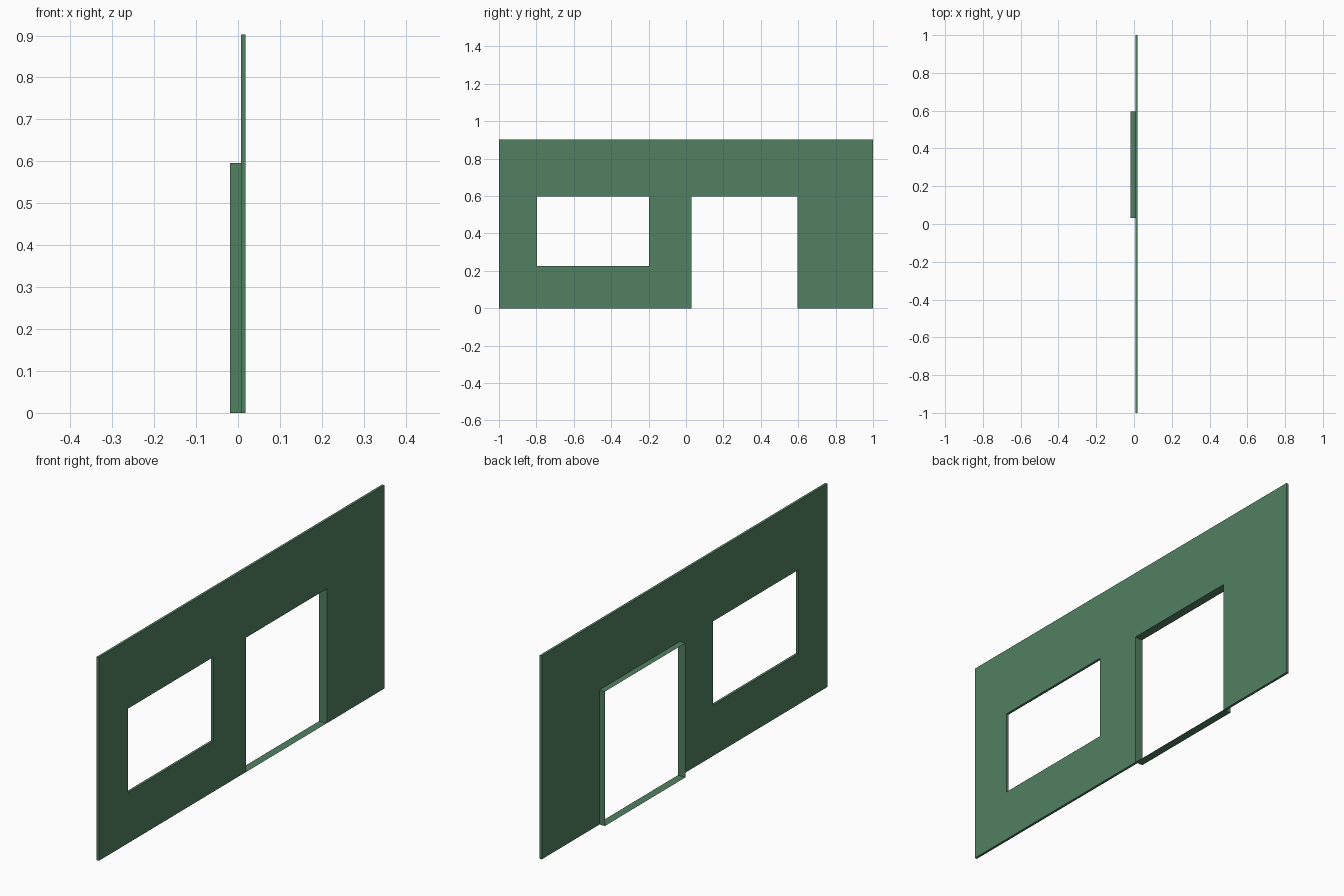
import bpy, bmesh

if "Cube" in bpy.data.objects:
    bpy.data.objects.remove(bpy.data.objects["Cube"])

# Wall extents, outside face at +x
X_IN, X_OUT, X_FRAME = 0.007, 0.018, -0.019
YS = [-1.0, -0.797, -0.198, 0.03, 0.597, 1.0]
ZS = [0.0, 0.225, 0.597, 0.902]

green = bpy.data.materials.new("muted green")
green.diffuse_color = (0.084, 0.216, 0.122, 1)
green.use_nodes = True
green.node_tree.nodes["Principled BSDF"].inputs["Base Color"].default_value = green.diffuse_color


def finish(bm, name):
    me = bpy.data.meshes.new(name)
    bm.to_mesh(me)
    bm.free()
    me.materials.append(green)
    ob = bpy.data.objects.new(name, me)
    bpy.context.collection.objects.link(ob)
    return ob


# Wall panel: grid of cells with the window and door cells left out
holes = {(1, 1), (3, 0), (3, 1)}
bm = bmesh.new()
v = [[bm.verts.new((X_IN, y, z)) for z in ZS] for y in YS]
for i in range(len(YS) - 1):
    for j in range(len(ZS) - 1):
        if (i, j) not in holes:
            bm.faces.new((v[i][j], v[i + 1][j], v[i + 1][j + 1], v[i][j + 1]))
bmesh.ops.delete(bm, geom=[w for w in bm.verts if not w.link_faces], context='VERTS')
ext = bmesh.ops.extrude_face_region(bm, geom=bm.faces[:], use_keep_orig=True)
moved = [g for g in ext["geom"] if isinstance(g, bmesh.types.BMVert)]
bmesh.ops.translate(bm, verts=moved, vec=(X_OUT - X_IN, 0, 0))
bmesh.ops.recalc_face_normals(bm, faces=bm.faces[:])
finish(bm, "wall_panel")

# Door lining: thin open sleeve, with sill, standing out behind the wall
bm = bmesh.new()
y0, y1, z0, z1 = YS[3] + 0.001, YS[4] - 0.001, 0.0, ZS[2] - 0.001
corners = [(y0, z0), (y1, z0), (y1, z1), (y0, z1)]
rings = [[bm.verts.new((x, y, z)) for y, z in corners] for x in (X_FRAME, X_OUT)]
for k in range(4):
    n = (k + 1) % 4
    bm.faces.new((rings[0][k], rings[0][n], rings[1][n], rings[1][k]))
finish(bm, "door_lining")
